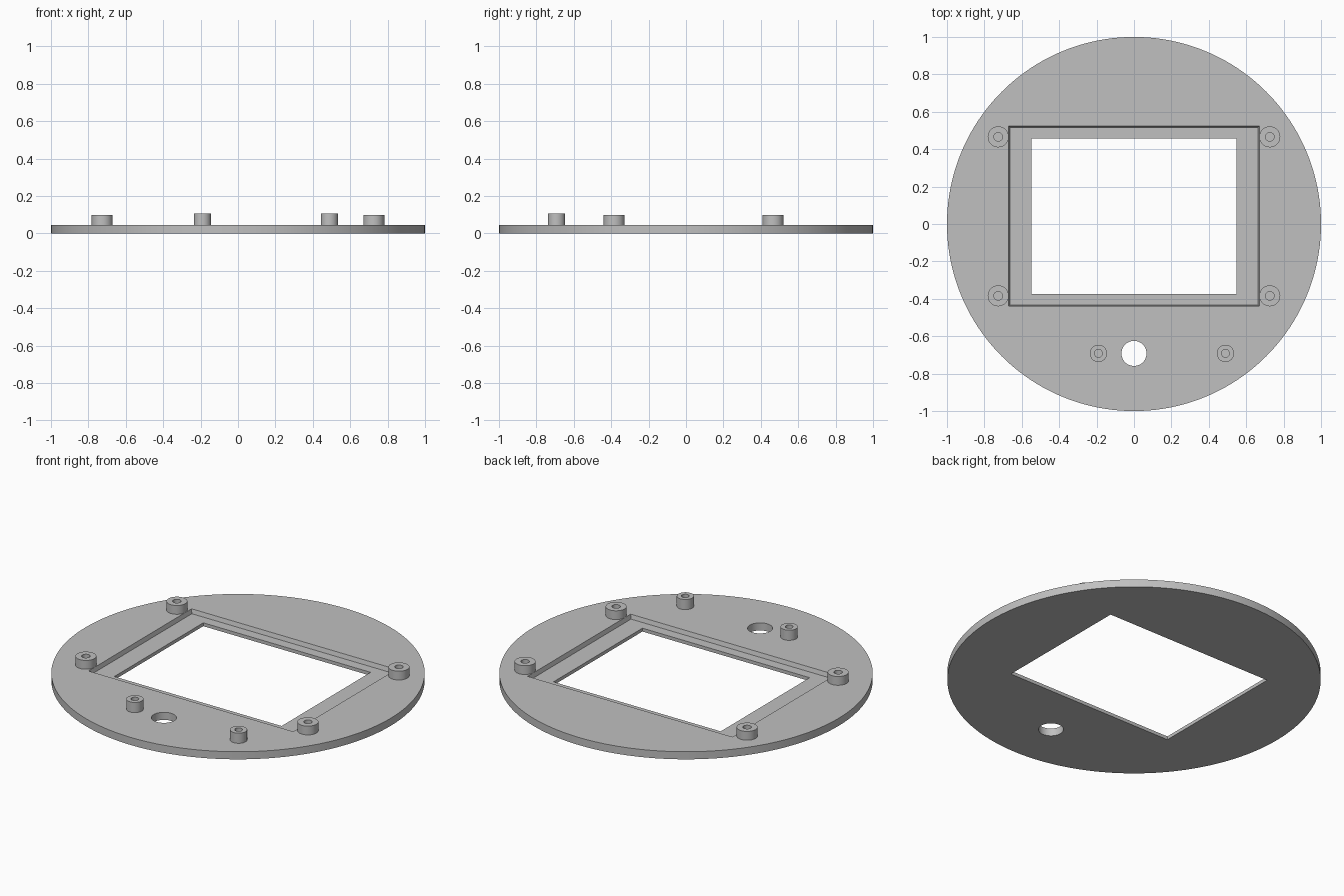
import bpy, bmesh, math
from mathutils import Matrix, Vector

cube = bpy.data.objects.get("Cube")
if cube:
    bpy.data.objects.remove(cube, do_unlink=True)

THICK = 0.045   # plate thickness
FLOOR = 0.02    # height of the recess floor

grey = bpy.data.materials.new("light_grey")
grey.use_nodes = True
color = (0.527, 0.527, 0.527, 1)
grey.diffuse_color = color
grey.node_tree.nodes["Principled BSDF"].inputs["Base Color"].default_value = color


def make_object(name, bm):
    bmesh.ops.recalc_face_normals(bm, faces=bm.faces)
    mesh = bpy.data.meshes.new(name)
    bm.to_mesh(mesh)
    bm.free()
    mesh.materials.append(grey)
    obj = bpy.data.objects.new(name, mesh)
    bpy.context.collection.objects.link(obj)
    return obj


def activate(obj):
    bpy.ops.object.select_all(action="DESELECT")
    obj.select_set(True)
    bpy.context.view_layer.objects.active = obj


def disc(name, x, y, radius, z0, z1, sides):
    bm = bmesh.new()
    bmesh.ops.create_cone(bm, cap_ends=True, segments=sides, radius1=radius,
                          radius2=radius, depth=z1 - z0,
                          matrix=Matrix.Translation((x, y, (z0 + z1) / 2)))
    return make_object(name, bm)


def block(name, x0, x1, y0, y1, z0, z1, taper=0):
    """Box whose lower face is inset by taper."""
    bm = bmesh.new()
    bmesh.ops.create_cube(bm, size=1)
    for v in bm.verts:
        low = taper if v.co.z < 0 else 0
        v.co = Vector((x0 + low if v.co.x < 0 else x1 - low,
                       y0 + low if v.co.y < 0 else y1 - low,
                       z0 if v.co.z < 0 else z1))
    return make_object(name, bm)


def cut(obj, cutter):
    cutter.hide_render = True
    mod = obj.modifiers.new("cut", "BOOLEAN")
    mod.operation = "DIFFERENCE"
    mod.solver = "EXACT"
    mod.object = cutter
    activate(obj)
    bpy.ops.object.modifier_apply(modifier=mod.name)
    bpy.data.objects.remove(cutter, do_unlink=True)


def standoff(name, x, y, outer, inner, top):
    """Hollow round post, sunk slightly into the plate."""
    base = THICK - 0.005
    profile = [(outer, base), (outer, top), (inner, top), (inner, base)]
    bm = bmesh.new()
    verts = [bm.verts.new((r, 0, z)) for r, z in profile]
    edges = [bm.edges.new((verts[i], verts[(i + 1) % 4])) for i in range(4)]
    bmesh.ops.spin(bm, geom=verts + edges, cent=(0, 0, 0), axis=(0, 0, 1),
                   angle=math.tau, steps=48, use_merge=True)
    bmesh.ops.remove_doubles(bm, verts=bm.verts, dist=0.0001)
    obj = make_object(name, bm)
    obj.location = (x, y, 0)
    return obj


# Round plate with stepped window and a round hole
plate = disc("round_plate", 0, 0, 1, 0, THICK, 160)
cut(plate, block("recess_cutter", -0.67, 0.67, -0.44, 0.523, FLOOR, THICK + 0.001, 0.007))
cut(plate, block("window_cutter", -0.547, 0.547, -0.374, 0.457, -0.1, 0.1))
cut(plate, disc("hole_cutter", 0, -0.692, 0.067, -0.1, 0.1, 64))
parts = [plate]

# Four corner standoffs around the window
for side, x in (("right", -0.726), ("left", 0.726)):
    for end, y in (("front", -0.384), ("back", 0.466)):
        parts.append(standoff(f"{end}_{side}_standoff", x, y, 0.056, 0.023, 0.097))

# Two slimmer, taller standoffs beside the round hole
for side, x in (("right", -0.19), ("left", 0.489)):
    parts.append(standoff(f"small_{side}_standoff", x, -0.692, 0.046, 0.021, 0.105))

for obj in parts:
    activate(obj)
    bpy.ops.object.shade_smooth_by_angle(angle=math.radians(30))
